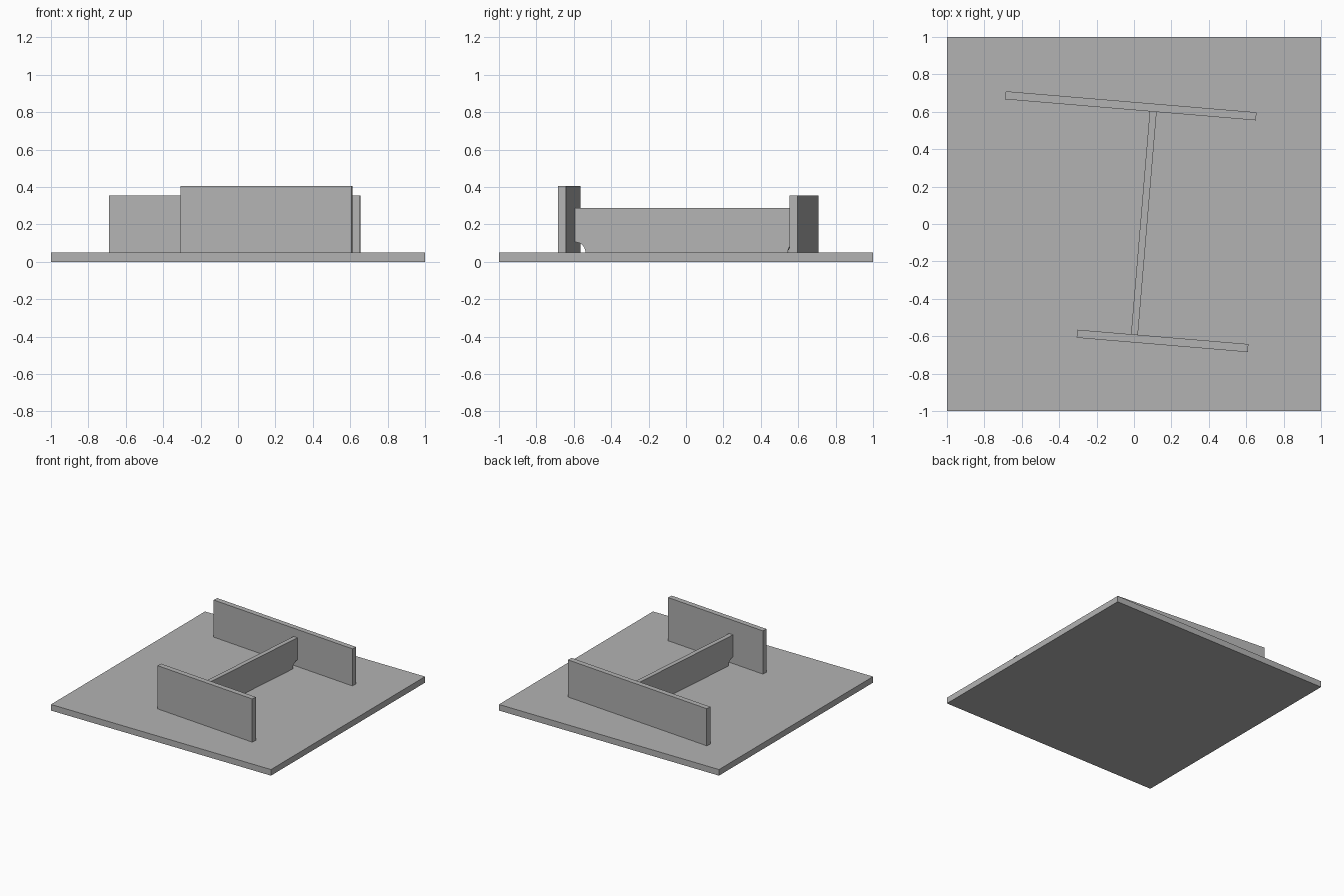
import bpy
from math import radians, sin, cos, pi

cube = bpy.data.objects.get("Cube")
if cube:
    bpy.data.objects.remove(cube)

TILT = radians(-4.8)   # the beam section is turned slightly on its base
BASE_TOP = 0.05

grey = bpy.data.materials.new("plain grey")
grey.use_nodes = True
colour = (0.45, 0.45, 0.45, 1)
grey.diffuse_color = colour
grey.node_tree.nodes["Principled BSDF"].inputs["Base Color"].default_value = colour


def add_plate(name, profile, thickness, location, turn=0):
    """Upright plate: a (length, height) profile extruded through its thickness."""
    n = len(profile)
    verts = [(a, side * thickness / 2, h) for side in (-1, 1) for a, h in profile]
    faces = [tuple(range(n)), tuple(reversed(range(n, 2 * n)))]
    faces += [(i, i + n, (i + 1) % n + n, (i + 1) % n) for i in range(n)]
    mesh = bpy.data.meshes.new(name)
    mesh.from_pydata(verts, [], faces)
    mesh.materials.append(grey)
    obj = bpy.data.objects.new(name, mesh)
    obj.location = location
    obj.rotation_euler.z = turn
    bpy.context.collection.objects.link(obj)
    return obj


def rectangle(length, height):
    half = length / 2
    return [(-half, 0), (half, 0), (half, height), (-half, height)]


def coped_rectangle(length, height, radius, steps=12):
    """Rectangle with a quarter-round hole cut from each bottom corner."""
    half = length / 2
    arc = [(half - radius * cos(a), radius * sin(a))
           for a in (i * pi / 2 / steps for i in range(steps + 1))]
    mirrored = [(-a, h) for a, h in reversed(arc)]
    return arc + [(half, height), (-half, height)] + mirrored


# Square base plate
add_plate("base_plate", rectangle(2, BASE_TOP), 2, (0, 0, 0))

# Two flanges
add_plate("front_flange", rectangle(0.918, 0.355), 0.043, (0.1525, -0.625, BASE_TOP), TILT)
add_plate("rear_flange", rectangle(1.345, 0.305), 0.043, (-0.017, 0.632, BASE_TOP), TILT)

# Web between the flanges, with rounded weld access holes at the bottom
add_plate("web", coped_rectangle(1.196, 0.237, 0.055), 0.037,
          (0.0525, 0.005, BASE_TOP), TILT + pi / 2)
